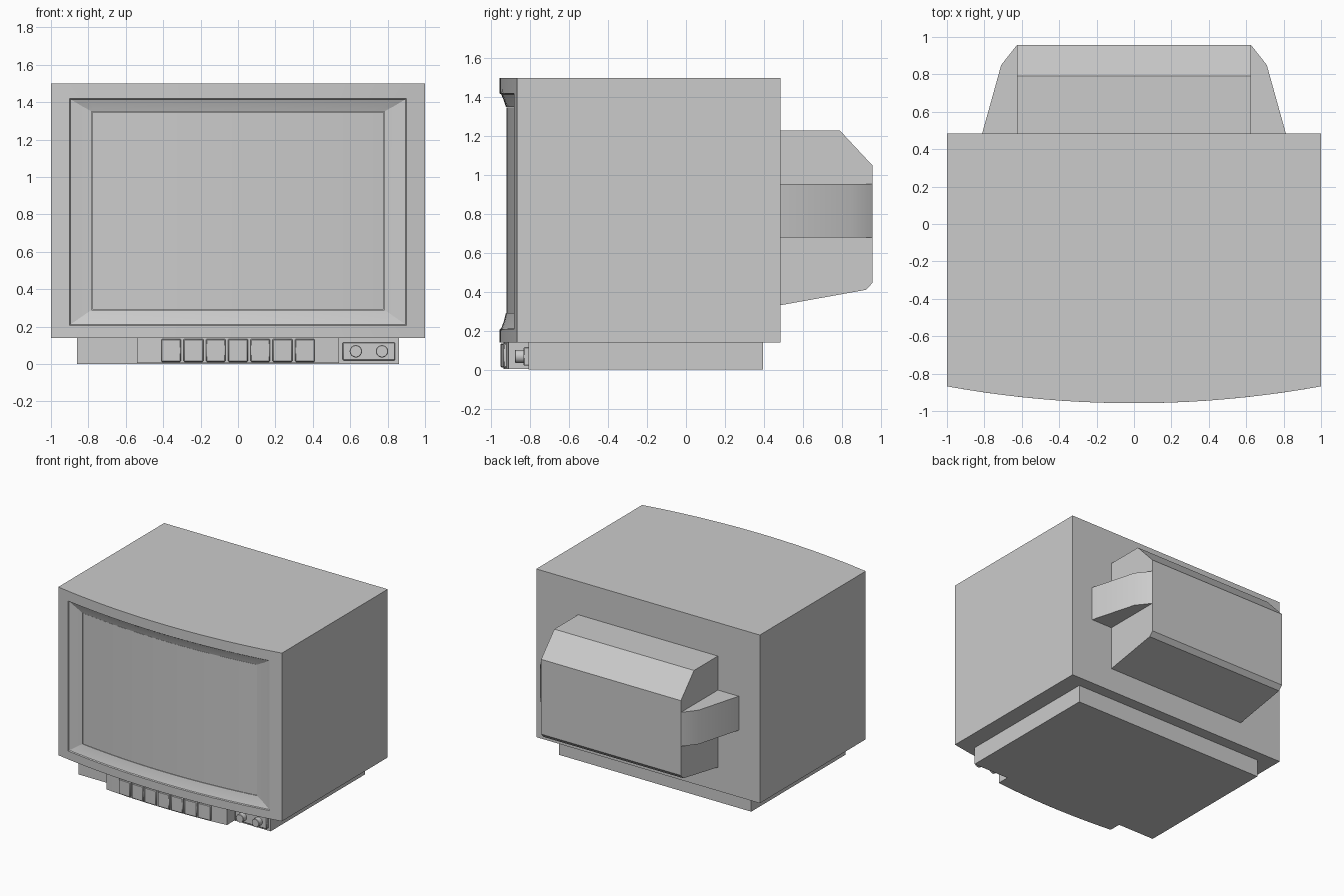
import bpy, bmesh, math

if "Cube" in bpy.data.objects:
    bpy.data.objects.remove(bpy.data.objects["Cube"])

N = 24                                     # columns across the curved front
R = 5.6                                    # radius of the front curve


def front(x, d=0.0):
    """y of the curved front face at x, set back by d"""
    return -0.958 + R - math.sqrt(R * R - x * x) + d


def finish(name, bm, angle=12, bevel=0):
    bmesh.ops.recalc_face_normals(bm, faces=bm.faces[:])
    me = bpy.data.meshes.new(name)
    bm.to_mesh(me)
    bm.free()
    ob = bpy.data.objects.new(name, me)
    bpy.context.collection.objects.link(ob)
    if bevel:
        m = ob.modifiers.new("Bevel", 'BEVEL')
        m.width, m.segments = bevel, 1
        m.limit_method, m.angle_limit = 'ANGLE', math.radians(40)
    bpy.ops.object.select_all(action='DESELECT')
    ob.select_set(True)
    bpy.context.view_layer.objects.active = ob
    bpy.ops.object.shade_smooth_by_angle(angle=math.radians(angle))
    return ob


def prism(name, pts, axis, lo, hi, angle=12, bevel=0):
    """extrude a closed profile along x (yz points) or z (xy points)"""
    bm = bmesh.new()

    def put(p, t):
        return bm.verts.new((t, *p) if axis == 'x' else (*p, t))
    a = [put(p, lo) for p in pts]
    b = [put(p, hi) for p in pts]
    n = len(pts)
    bm.faces.new(a)
    bm.faces.new(b)
    for i in range(n):
        j = (i + 1) % n
        bm.faces.new((a[i], a[j], b[j], b[i]))
    return finish(name, bm, angle, bevel)


def arc_block(name, x0, x1, z0, z1, d, back, n=N, bevel=0):
    """block whose front follows the cabinet curve"""
    xs = [x0 + (x1 - x0) * i / n for i in range(n + 1)]
    pts = [(x, front(x, d)) for x in xs] + [(x1, back), (x0, back)]
    return prism(name, pts, 'z', z0, z1, bevel=bevel)


# Cabinet with curved bezel: nested loops from the back to the screen opening
bm = bmesh.new()


def ring(hx, z0, z1, d=0.0, y=None):
    xs = [-hx + 2 * hx * i / N for i in range(N + 1)]
    loop = [(x, z0) for x in xs] + [(x, z1) for x in reversed(xs)]
    return [bm.verts.new((x, front(x, d) if y is None else y, z)) for x, z in loop]


rings = [ring(1.0, 0.14, 1.5, y=0.485),
         ring(1.0, 0.14, 1.5),
         ring(0.90, 0.207, 1.42),
         ring(0.895, 0.212, 1.415, 0.008),
         ring(0.84, 0.25, 1.382, 0.022),
         ring(0.782, 0.29, 1.35, 0.032),
         ring(0.782, 0.29, 1.35, 0.045)]
bm.faces.new(rings[0])
for a, b in zip(rings, rings[1:]):
    for i in range(len(a)):
        j = (i + 1) % len(a)
        bm.faces.new((a[i], a[j], b[j], b[i]))
finish("cabinet", bm)

# Screen
arc_block("screen", -0.778, 0.778, 0.292, 1.348, 0.034, -0.84)

# Base plinth
prism("base", [(-0.81, 0), (0.395, 0), (0.395, 0.14), (-0.81, 0.14)], 'x', -0.86, 0.86)

# Control strip under the screen with its row of buttons
arc_block("control_strip", -0.54, 0.54, 0.004, 0.14, 0.02, -0.80)
pitch = 0.119
for i in range(7):
    x = (i - 3) * pitch
    arc_block(f"button_{i + 1}", x - 0.053, x + 0.053, 0.012, 0.134, 0.004,
              -0.90, n=3, bevel=0.005)

# Knob panel and two knobs
prism("knob_panel", [(-0.835, 0.02), (-0.80, 0.02), (-0.80, 0.115), (-0.835, 0.115)],
      'x', 0.56, 0.84, bevel=0.004)
for i, x in enumerate((0.63, 0.77)):
    bm = bmesh.new()
    bmesh.ops.create_cone(bm, cap_ends=True, segments=24, radius1=0.033,
                          radius2=0.033, depth=0.06)
    for v in bm.verts:
        v.co = (v.co.x + x, v.co.z - 0.85, v.co.y + 0.068)
    finish(f"knob_{i + 1}", bm, 30, 0.003)

# Rear tube housing
prism("rear_housing", [(0.48, 0.33), (0.925, 0.41), (0.958, 0.445), (0.958, 1.05),
                       (0.79, 1.23), (0.48, 1.23)], 'x', -0.625, 0.625)

# Side wings of the housing
for s, side in ((-1, "left"), (1, "right")):
    pts = [(0.60, 0.48), (0.813, 0.48), (0.71, 0.85), (0.625, 0.958), (0.60, 0.93)]
    prism(f"housing_wing_{side}", [(s * x, y) for x, y in pts], 'z', 0.68, 0.955, 40)
